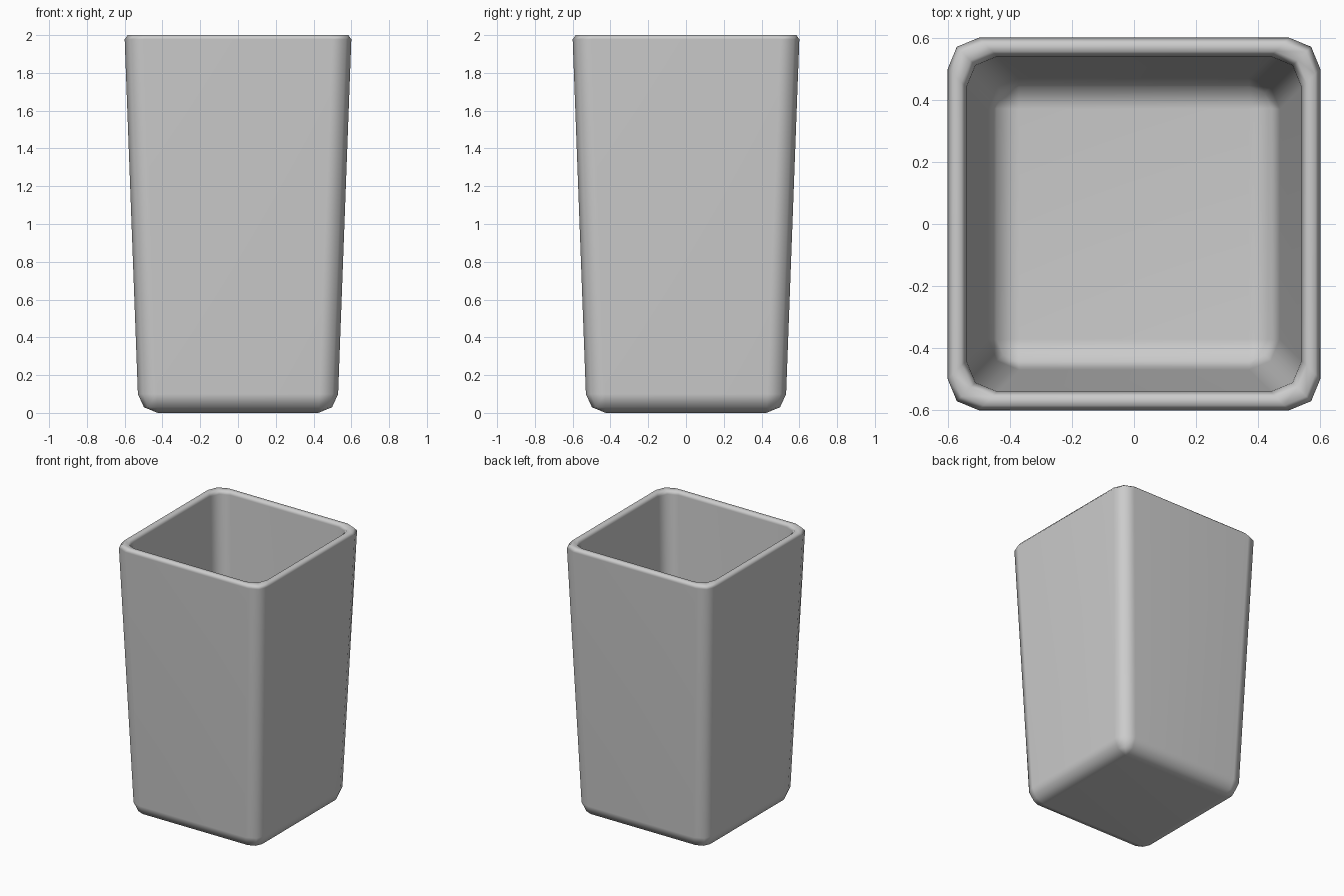
import bpy, bmesh
from math import cos, sin, pi

if "Cube" in bpy.data.objects:
    bpy.data.objects.remove(bpy.data.objects["Cube"])

# Rings from rim inside-out: (half width, corner radius, height)
OUTER = [(0.425, 0.0, 0.0), (0.498, 0.07, 0.03), (0.53, 0.1, 0.1),
         (0.60, 0.1, 1.978), (0.584, 0.1, 2.0)]
INNER = [(0.556, 0.1, 2.0), (0.54, 0.1, 1.978), (0.47, 0.1, 0.16),
         (0.442, 0.07, 0.09), (0.37, 0.0, 0.06)]
SEG = 2


def ring(bm, half, r, z):
    """Square loop with rounded corners."""
    verts = []
    for q in range(4):
        a0 = q * pi / 2
        sx = 1 if q in (0, 3) else -1
        sy = 1 if q < 2 else -1
        for i in range(SEG + 1):
            a = a0 + i * pi / 2 / SEG
            verts.append(bm.verts.new((sx * (half - r) + r * cos(a),
                                       sy * (half - r) + r * sin(a), z)))
    return verts


# Tapered square cup, skinned from outer base over the rim to the inner floor
bm = bmesh.new()
loops = [ring(bm, *p) for p in OUTER + INNER]
n = len(loops[0])
for a, b in zip(loops, loops[1:]):
    for i in range(n):
        j = (i + 1) % n
        bm.faces.new((a[i], a[j], b[j], b[i]))
bm.faces.new(loops[0][::-1])
bm.faces.new(loops[-1])
bmesh.ops.remove_doubles(bm, verts=bm.verts, dist=0.0005)
bmesh.ops.recalc_face_normals(bm, faces=bm.faces)
for f in bm.faces:
    f.smooth = True

mesh = bpy.data.meshes.new("cup")
bm.to_mesh(mesh)
bm.free()
cup = bpy.data.objects.new("cup", mesh)
bpy.context.collection.objects.link(cup)

# Keep the broad flat faces flat in shading
mod = cup.modifiers.new("flat_faces", 'WEIGHTED_NORMAL')
mod.keep_sharp = True
